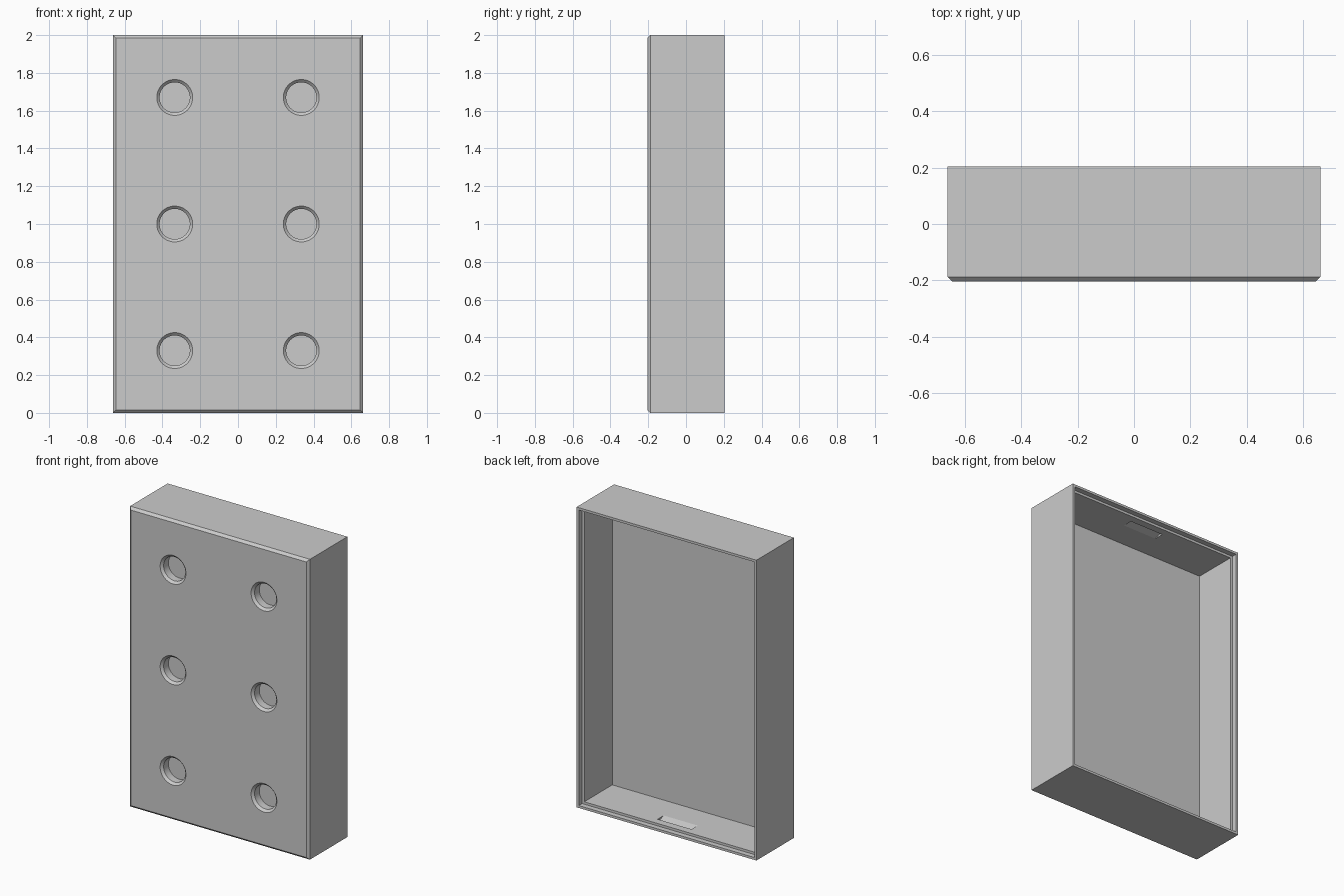
import bpy, bmesh, math
from mathutils import Matrix, Vector

cube = bpy.data.objects.get("Cube")
if cube:
    bpy.data.objects.remove(cube, do_unlink=True)

WIDTH, DEPTH, HEIGHT = 1.325, 0.41, 2.0
FRONT, BACK = -DEPTH / 2, DEPTH / 2
WALL, RIM = 0.032, 0.016          # wall thickness, thin outer rim
FLOOR_Y = -0.125                  # inner face of the front panel
LEDGE = 0.035                     # depth of the lid seat
CHAMFER = 0.016

grey = bpy.data.materials.new("plain grey")
grey.use_nodes = True
grey.diffuse_color = (0.6, 0.6, 0.6, 1)
grey.node_tree.nodes["Principled BSDF"].inputs["Base Color"].default_value = grey.diffuse_color


def make(name, bm):
    bmesh.ops.recalc_face_normals(bm, faces=bm.faces)
    mesh = bpy.data.meshes.new(name)
    bm.to_mesh(mesh)
    bm.free()
    mesh.materials.append(grey)
    obj = bpy.data.objects.new(name, mesh)
    bpy.context.collection.objects.link(obj)
    return obj


def box(width, height, y0, y1):
    bm = bmesh.new()
    size = Matrix.Diagonal((width, y1 - y0, height, 1))
    place = Matrix.Translation((0, (y0 + y1) / 2, HEIGHT / 2))
    bmesh.ops.create_cube(bm, size=1, matrix=place @ size)
    return bm


def round_hole(x, z, r_front, r_back, y0, y1):
    bm = bmesh.new()
    turn = Matrix.Rotation(-math.pi / 2, 4, "X")
    bmesh.ops.create_cone(bm, cap_ends=True, segments=64, radius1=r_front, radius2=r_back,
                          depth=y1 - y0,
                          matrix=Matrix.Translation((x, (y0 + y1) / 2, z)) @ turn)
    return bm


def catch_slot(side):
    # Wedge recess, deepest on the side nearest the opening
    bm = bmesh.new()
    inner = HEIGHT / 2 - WALL
    profile = [(BACK - 0.085, inner - 0.01), (BACK - 0.085, inner + 0.02),
               (BACK - 0.15, inner), (BACK - 0.15, inner - 0.01)]
    face = bm.faces.new([bm.verts.new((-0.125, y, HEIGHT / 2 + side * h)) for y, h in profile])
    swept = bmesh.ops.extrude_face_region(bm, geom=[face])["geom"]
    bmesh.ops.translate(bm, vec=Vector((0.25, 0, 0)),
                        verts=[v for v in swept if isinstance(v, bmesh.types.BMVert)])
    return bm


def cut(target, bm):
    cutter = make("cutter", bm)
    cutter.hide_render = True
    mod = target.modifiers.new("cut", "BOOLEAN")
    mod.operation, mod.solver, mod.object = "DIFFERENCE", "EXACT", cutter
    bpy.context.view_layer.objects.active = target
    bpy.ops.object.modifier_apply(modifier=mod.name)
    bpy.data.objects.remove(cutter, do_unlink=True)


# Outer shell with chamfered front edges
bm = box(WIDTH, HEIGHT, FRONT, BACK)
front_edges = [e for e in bm.edges if all(v.co.y < 0 for v in e.verts)]
bmesh.ops.bevel(bm, geom=front_edges, offset=CHAMFER, segments=1, affect="EDGES")
case = make("open_back_case", bm)

# Cavity and the stepped seat around its opening
cut(case, box(WIDTH - 2 * WALL, HEIGHT - 2 * WALL, FLOOR_Y, BACK + 0.1))
cut(case, box(WIDTH - 2 * RIM, HEIGHT - 2 * RIM, BACK - LEDGE, BACK + 0.1))

# Six blind holes with countersunk rims
for x in (-0.335, 0.335):
    for z in (0.33, 1.0, 1.67):
        cut(case, round_hole(x, z, 0.08, 0.08, FRONT - 0.1, FRONT + 0.065))
        cut(case, round_hole(x, z, 0.11, 0.08, FRONT - 0.015, FRONT + 0.015))

# Catch slots in the top and bottom walls
for side in (-1, 1):
    cut(case, catch_slot(side))

# Smooth round walls, sharp edges
bpy.ops.object.select_all(action="DESELECT")
case.select_set(True)
bpy.context.view_layer.objects.active = case
bpy.ops.object.shade_smooth_by_angle(angle=math.radians(30))
